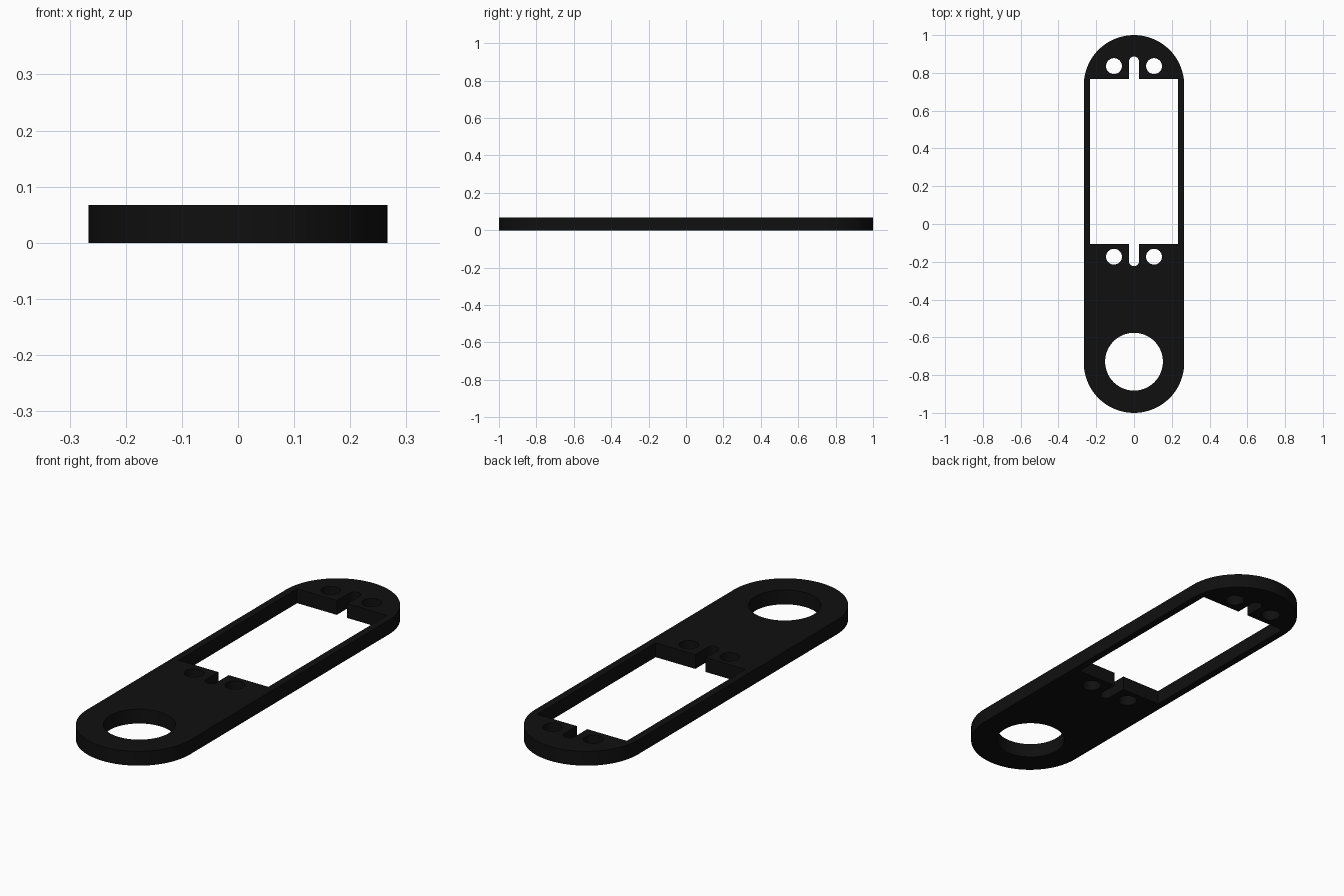
import bpy, bmesh, math

if "Cube" in bpy.data.objects:
    bpy.data.objects.remove(bpy.data.objects["Cube"])

THICK = 0.067


def arc(cx, cy, r, a0, a1, n):
    """Points along an arc, angles in degrees, both ends included."""
    return [(cx + r * math.cos(math.radians(a0 + (a1 - a0) * i / n)),
             cy + r * math.sin(math.radians(a0 + (a1 - a0) * i / n))) for i in range(n + 1)]


def circle(cx, cy, r, n):
    return arc(cx, cy, r, 0, 360, n)[:-1]


# Outer rounded outline
R = 0.266
outline = arc(0, 1 - R, R, 0, 180, 48) + arc(0, R - 1, R, 180, 360, 48)

# Window with a round-ended slot in each short side
W, TOP, BOTTOM, S = 0.232, 0.768, -0.107, 0.027
window = ([(W, BOTTOM), (W, TOP), (S, TOP)]
          + arc(0, 0.887 - S, S, 0, 180, 12)
          + [(-S, TOP), (-W, TOP), (-W, BOTTOM), (-S, BOTTOM)]
          + arc(0, -0.223 + S, S, 180, 360, 12) + [(S, BOTTOM)])

# Large grip hole and four screw holes
loops = [outline, window, circle(0, -0.729, 0.153, 64)]
for x in (-0.106, 0.106):
    for y in (0.836, -0.173):
        loops.append(circle(x, y, 0.042, 32))

# Fill the flat profile between the loops, then extrude it
bm = bmesh.new()
for pts in loops:
    vs = [bm.verts.new((x, y, 0)) for x, y in pts]
    for i, v in enumerate(vs):
        bm.edges.new((v, vs[(i + 1) % len(vs)]))
bmesh.ops.triangle_fill(bm, edges=bm.edges[:], use_beauty=True, normal=(0, 0, 1))
ext = bmesh.ops.extrude_face_region(bm, geom=bm.faces[:], use_keep_orig=True)
bmesh.ops.translate(bm, vec=(0, 0, THICK),
                    verts=[g for g in ext["geom"] if isinstance(g, bmesh.types.BMVert)])
bmesh.ops.recalc_face_normals(bm, faces=bm.faces[:])
mesh = bpy.data.meshes.new("opener_plate")
bm.to_mesh(mesh)
bm.free()

plate = bpy.data.objects.new("opener_plate", mesh)
bpy.context.collection.objects.link(plate)

black = bpy.data.materials.new("matte_black")
black.diffuse_color = (0.005, 0.005, 0.005, 1)
black.use_nodes = True
black.node_tree.nodes["Principled BSDF"].inputs["Base Color"].default_value = black.diffuse_color
mesh.materials.append(black)

# Smooth curved rims, sharp plate edges
bpy.context.view_layer.objects.active = plate
plate.select_set(True)
bpy.ops.object.shade_smooth_by_angle(angle=math.radians(30))
